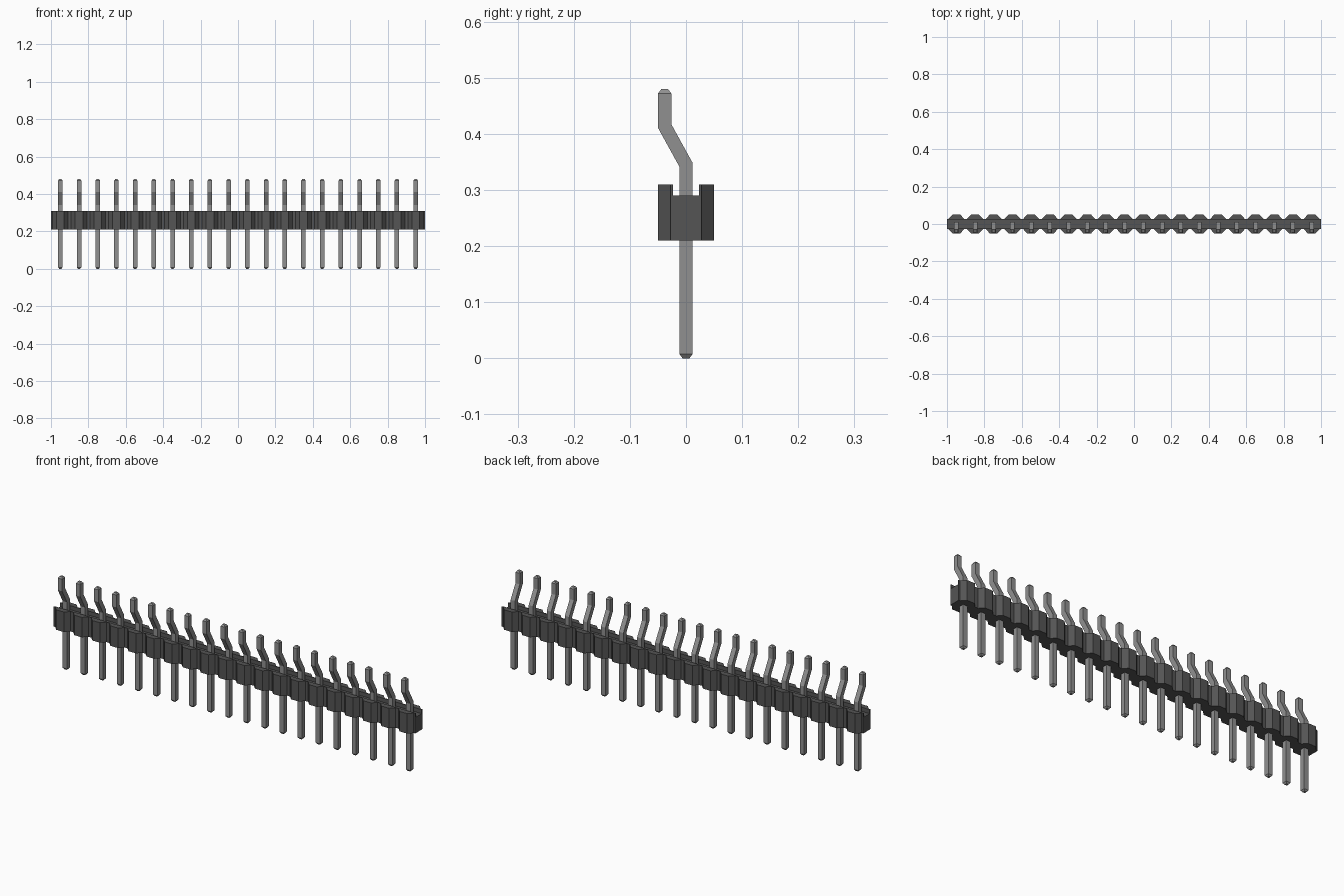
import bpy, bmesh

PINS, PITCH = 20, 0.1

cube = bpy.data.objects.get("Cube")
if cube:
    bpy.data.objects.remove(cube, do_unlink=True)


def material(name, rgb):
    m = bpy.data.materials.new(name)
    m.use_nodes = True
    m.diffuse_color = (*rgb, 1)
    m.node_tree.nodes["Principled BSDF"].inputs["Base Color"].default_value = (*rgb, 1)
    return m


def make_object(name, bm, mat):
    bmesh.ops.recalc_face_normals(bm, faces=bm.faces)
    mesh = bpy.data.meshes.new(name)
    bm.to_mesh(mesh)
    bm.free()
    mesh.materials.append(mat)
    obj = bpy.data.objects.new(name, mesh)
    bpy.context.collection.objects.link(obj)
    return obj


def add_prism(bm, outline, z0, z1):
    """Extrude a plan outline of (x, y) points from z0 to z1."""
    face = bm.faces.new([bm.verts.new((x, y, z0)) for x, y in outline])
    top = bmesh.ops.extrude_face_region(bm, geom=[face])["geom"]
    verts = [v for v in top if isinstance(v, bmesh.types.BMVert)]
    bmesh.ops.translate(bm, verts=verts, vec=(0, 0, z1 - z0))


black = material("black plastic", (0.09, 0.09, 0.09))
metal = material("grey metal", (0.28, 0.28, 0.28))
centres = [(i - (PINS - 1) / 2) * PITCH for i in range(PINS)]

# Scalloped edge of the housing, one chamfered bump per pin
edge = [(-PINS * PITCH / 2, 0.028)]
for c in centres:
    edge += [(c - 0.042, 0.028), (c - 0.021, 0.05), (c + 0.021, 0.05), (c + 0.042, 0.028)]
edge.append((PINS * PITCH / 2, 0.028))
back = [(x, -y) for x, y in reversed(edge)]

# Housing base
bm = bmesh.new()
add_prism(bm, edge + back, 0.21, 0.29)
make_object("housing", bm, black)

# Two raised walls either side of the pin channel
end = PINS * PITCH / 2
for name, side in (("front_wall", -1), ("back_wall", 1)):
    bm = bmesh.new()
    outline = edge + [(end, 0.023), (-end, 0.023)]
    add_prism(bm, [(x, y * side) for x, y in outline], 0.29, 0.31)
    make_object(name, bm, black)

# Pin path: (y, z, half width), with tapered tips and an offset bend
path = [(0, 0, 0.006), (0, 0.008, 0.012), (0, 0.345, 0.012),
        (-0.038, 0.414, 0.012), (-0.038, 0.472, 0.012), (-0.038, 0.48, 0.006)]
tilt = [0, 0, 0.003, 0.003, 0, 0]  # mitre at the bends
bm = bmesh.new()
rings = []
for (y, z, w), t in zip(path, tilt):
    rings.append([bm.verts.new((sx * w, y + sy * w, z + sy * t))
                  for sx, sy in ((-1, -1), (1, -1), (1, 1), (-1, 1))])
for a, b in zip(rings, rings[1:]):
    for k in range(4):
        n = (k + 1) % 4
        bm.faces.new((a[k], a[n], b[n], b[k]))
bm.faces.new(rings[0])
bm.faces.new(rings[-1])
pin = make_object("pin_01", bm, metal)
pin.location.x = centres[0]

# Repeat the pin along the row
for i, c in enumerate(centres[1:], 2):
    copy = bpy.data.objects.new(f"pin_{i:02d}", pin.data)
    copy.location.x = c
    bpy.context.collection.objects.link(copy)
